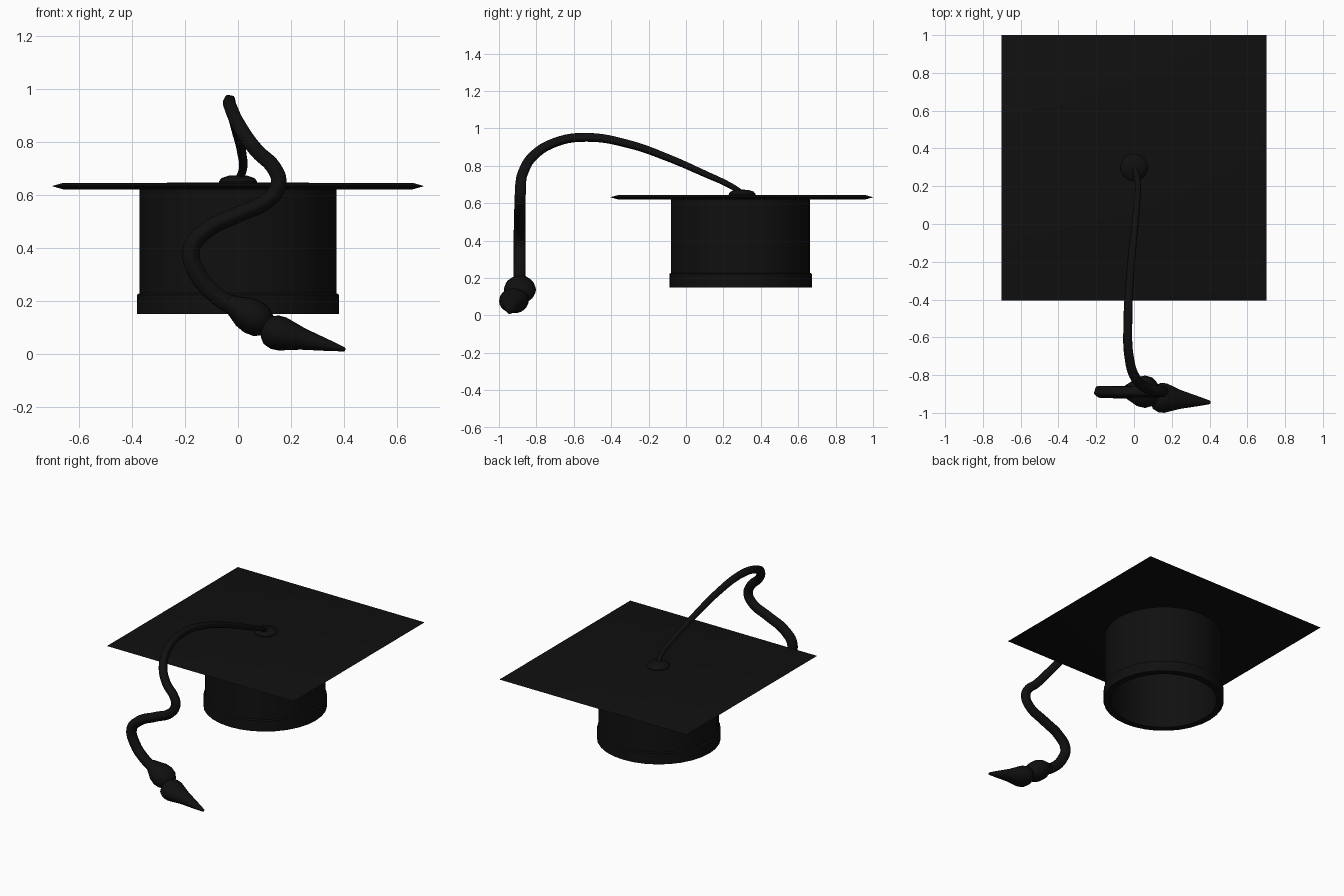
import bpy, bmesh
from math import sin, cos, pi, radians, sqrt
from mathutils import Matrix, Vector

if "Cube" in bpy.data.objects:
    bpy.data.objects.remove(bpy.data.objects["Cube"])

black = bpy.data.materials.new("black_cloth")
black.diffuse_color = (0.005, 0.005, 0.005, 1)
black.use_nodes = True
black.node_tree.nodes["Principled BSDF"].inputs["Base Color"].default_value = black.diffuse_color


def finish(obj, angle=35):
    obj.data.materials.clear()
    obj.data.materials.append(black)
    bpy.ops.object.select_all(action='DESELECT')
    obj.select_set(True)
    bpy.context.view_layer.objects.active = obj
    bpy.ops.object.shade_smooth_by_angle(angle=radians(angle))


def lathe(name, profile, n, loc=(0, 0, 0), axis=(0, 0, 1), flat=1.0, turn=0.0, loop=False):
    """Revolve (radius, height) points about axis; flat squashes one side direction."""
    z = Vector(axis).normalized()
    x = Vector((0, 1, 0)).cross(z).normalized()
    y = z.cross(x)
    bm = bmesh.new()
    rings = []
    for r, h in profile:
        if r == 0:
            rings.append([bm.verts.new(z * h)] * n)
        else:
            rings.append([bm.verts.new(x * r * flat * cos(turn + 2 * pi * i / n)
                                       + y * r * sin(turn + 2 * pi * i / n) + z * h)
                          for i in range(n)])
    pairs = list(zip(rings, rings[1:]))
    if loop:
        pairs.append((rings[-1], rings[0]))
    for a, b in pairs:
        for i in range(n):
            j = (i + 1) % n
            bm.faces.new(list(dict.fromkeys((a[i], a[j], b[j], b[i]))))
    bmesh.ops.recalc_face_normals(bm, faces=bm.faces)
    bm.transform(Matrix.Translation(loc))
    me = bpy.data.meshes.new(name)
    bm.to_mesh(me)
    bm.free()
    obj = bpy.data.objects.new(name, me)
    bpy.context.collection.objects.link(obj)
    finish(obj)
    return obj


# Square board with edges tapering to a point
s = sqrt(2)
lathe("board", [(0, .62), (.66 * s, .62), (.702 * s, .632), (.66 * s, .644), (0, .645)],
      4, (0, .298, 0), turn=pi / 4)

# Hollow skull cap with a raised band at the rim
lathe("cap", [(0, .622), (.372, .622), (.372, .228), (.381, .222), (.381, .15),
              (.337, .15), (.337, .60), (0, .60)], 32, (0, .292, 0))

# Button on top
lathe("button", [(0, .64), (.07, .64), (.072, .65), (.062, .662), (.035, .671), (0, .673)],
      24, (0, .3, 0))

# Cord: lobed section swept along a path (x, y, z, radius)
path = [(0, .30, .655, .014), (.018, .24, .693, .015), (.015, .10, .758, .017),
        (-.005, -.10, .845, .019), (-.022, -.30, .915, .021), (-.032, -.53, .953, .023),
        (-.026, -.70, .926, .024), (.01, -.82, .850, .026), (.07, -.87, .765, .027),
        (.135, -.883, .70, .028), (.153, -.885, .645, .029), (.12, -.887, .585, .029),
        (0, -.888, .525, .030), (-.12, -.888, .465, .031), (-.177, -.888, .39, .032),
        (-.15, -.888, .295, .032), (-.09, -.889, .225, .032), (0, -.89, .165, .033)]


def curve(name, pts, cyclic=False):
    cu = bpy.data.curves.new(name, 'CURVE')
    cu.dimensions = '3D'
    if cyclic:
        sp = cu.splines.new('POLY')
        sp.points.add(len(pts) - 1)
        for p, c in zip(sp.points, pts):
            p.co = (c[0], c[1], 0, 1)
        sp.use_cyclic_u = True
    else:
        sp = cu.splines.new('BEZIER')
        sp.bezier_points.add(len(pts) - 1)
        for p, c in zip(sp.bezier_points, pts):
            p.co = c[:3]
            p.radius = c[3]
            p.handle_left_type = p.handle_right_type = 'AUTO'
    obj = bpy.data.objects.new(name, cu)
    bpy.context.collection.objects.link(obj)
    return obj


section = curve("cord_section", [((1 + .06 * cos(5 * a)) * cos(a), (1 + .06 * cos(5 * a)) * sin(a))
                                 for a in (2 * pi * i / 20 for i in range(20))], True)
section.hide_render = True
cord = curve("cord", path)
cord.data.resolution_u = 6
cord.data.bevel_mode = 'OBJECT'
cord.data.bevel_object = section
cord.data.use_fill_caps = True
bpy.ops.object.select_all(action='DESELECT')
cord.select_set(True)
bpy.context.view_layer.objects.active = cord
bpy.ops.object.convert(target='MESH')
finish(bpy.context.view_layer.objects.active, 50)
bpy.data.objects.remove(section)

# Tassel: knot, then a brush tapering to a tip
lathe("tassel_knot", [(0, -.105), (.036, -.10), (.055, -.065), (.078, -.025), (.086, .015),
                      (.078, .05), (.055, .078), (.03, .09), (0, .093)],
      24, (.045, -.888, .145), (.83, 0, -.5), .78)
lathe("tassel_brush", [(0, -.01), (.04, 0), (.065, .015), (.079, .045), (.078, .075),
                       (.064, .115), (.05, .155), (.039, .20), (.027, .25), (.014, .30),
                       (.009, .318), (0, .322)],
      24, (.095, -.915, .092), (.31, -.03, -.077), .82)
